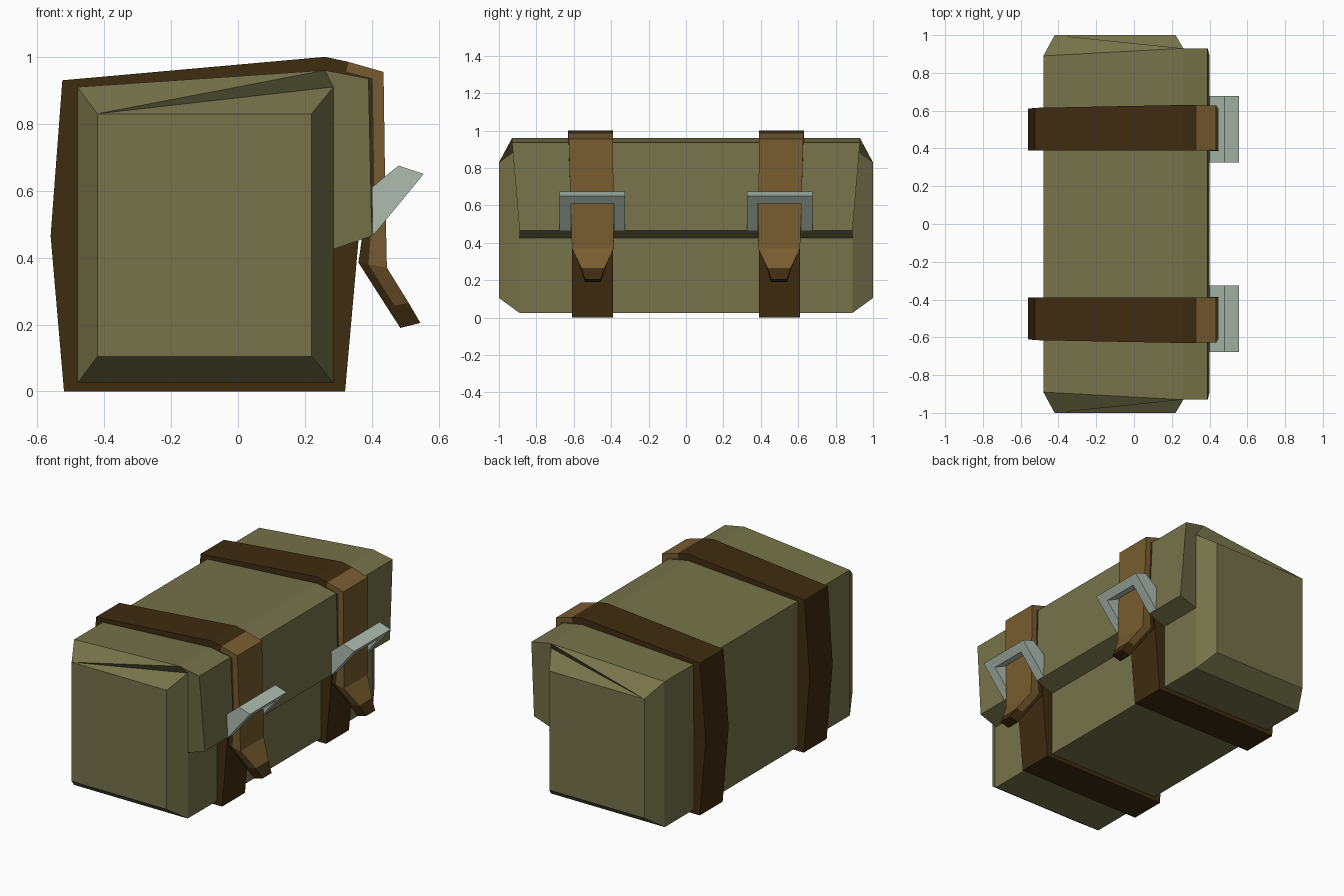
import bpy, bmesh
from mathutils import Vector

if "Cube" in bpy.data.objects:
    bpy.data.objects.remove(bpy.data.objects["Cube"])


def material(name, rgb):
    m = bpy.data.materials.new(name)
    m.diffuse_color = (*rgb, 1)
    m.use_nodes = True
    m.node_tree.nodes["Principled BSDF"].inputs["Base Color"].default_value = m.diffuse_color
    return m


OLIVE = material("olive canvas", (0.180, 0.172, 0.068))
DARK = material("dark leather", (0.049, 0.025, 0.005))
TAN = material("tan leather", (0.190, 0.108, 0.030))
METAL = material("pale metal", (0.420, 0.505, 0.435))


def finish(bm, name, mats):
    bmesh.ops.recalc_face_normals(bm, faces=bm.faces[:])
    me = bpy.data.meshes.new(name)
    bm.to_mesh(me)
    bm.free()
    ob = bpy.data.objects.new(name, me)
    for m in mats:
        me.materials.append(m)
    bpy.context.collection.objects.link(ob)
    return ob


# Bag: cross-section with flap lip, chamfered end panels
RING = [(-.48, .89, .91), (-.48, .89, .025), (.285, .89, .025), (.285, .89, .425),
        (.40, .89, .465), (.39, .93, .935), (.26, .93, .96)]
END = [(-.42, 1, .83), (-.42, 1, .105), (.22, 1, .105), (.22, 1, .83)]
NOTCH = [(.285, .89, .91)]
CAPS = [(7, 8, 9, 10), (0, 1, 8, 7), (1, 2, 9, 8), (2, 3, 11, 10, 9),
        (7, 10, 11), (7, 11, 6), (0, 7, 6), (3, 4, 5, 6, 11)]

bm = bmesh.new()
sides = [[bm.verts.new((x, s * y, z)) for x, y, z in RING + END + NOTCH] for s in (1, -1)]
for vs in sides:
    for f in CAPS:
        bm.faces.new([vs[i] for i in f])
n = len(RING)
for i in range(n):
    j = (i + 1) % n
    bm.faces.new((sides[0][i], sides[0][j], sides[1][j], sides[1][i]))
finish(bm, "bag_body", [OLIVE])

# Strap path: outer x, z, inner x, z, near y, far y
STRAP = [(.36, .45, .28, .45, .39, .61), (.32, 0, .28, .03, .39, .61),
         (-.52, 0, -.47, .03, .39, .61), (-.56, .465, -.475, .465, .39, .61),
         (-.525, .93, -.475, .90, .39, .615), (.26, 1.0, .26, .95, .39, .63),
         (.33, .985, .32, .94, .39, .63), (.435, .955, .385, .925, .39, .627),
         (.44, .60, .39, .60, .388, .617), (.445, .37, .36, .385, .386, .61),
         (.51, .265, .445, .252, .435, .56), (.545, .205, .485, .19, .455, .54)]
TAN_SEGMENTS = range(6, 10)


def strap(s, name):
    bm = bmesh.new()
    rows = []
    for ox, oz, ix, iz, y0, y1 in STRAP:
        o, i = Vector((ox, 0, oz)), Vector((ix, 0, iz))
        m = i.lerp(o, .35)
        loop = [(o, y0), (o, y1), (m, y1), (i, y1), (i, y0), (m, y0)]
        rows.append([bm.verts.new((p.x, s * y, p.z)) for p, y in loop])
    for k in range(len(rows) - 1):
        a, b = rows[k], rows[k + 1]
        for e in range(6):
            g = (e + 1) % 6
            f = bm.faces.new((a[e], a[g], b[g], b[e]))
            # outer layer of the front length is tan leather
            f.material_index = int(k in TAN_SEGMENTS and e in (0, 1, 5))
    bm.faces.new(rows[0])
    bm.faces.new(rows[-1])
    finish(bm, name, [DARK, TAN])


def prism(bm, profile, ya, yb):
    a, b = [[bm.verts.new((x, y, z)) for x, z in profile] for y in (ya, yb)]
    bm.faces.new(a)
    bm.faces.new(b)
    for i in range(len(a)):
        j = (i + 1) % len(a)
        bm.faces.new((a[i], a[j], b[j], b[i]))


# Buckle: two slanted arms joined by a bar across the strap
ARM = [(.40, .61), (.48, .675), (.555, .65), (.403, .465)]
BAR = [(.445, .647), (.48, .675), (.555, .65), (.522, .61)]


def buckle(s, name):
    bm = bmesh.new()
    prism(bm, ARM, s * .325, s * .385)
    prism(bm, ARM, s * .615, s * .677)
    prism(bm, BAR, s * .385, s * .615)
    finish(bm, name, [METAL])


for s, side in ((1, "right"), (-1, "left")):
    strap(s, side + "_strap")
    buckle(s, side + "_buckle")
